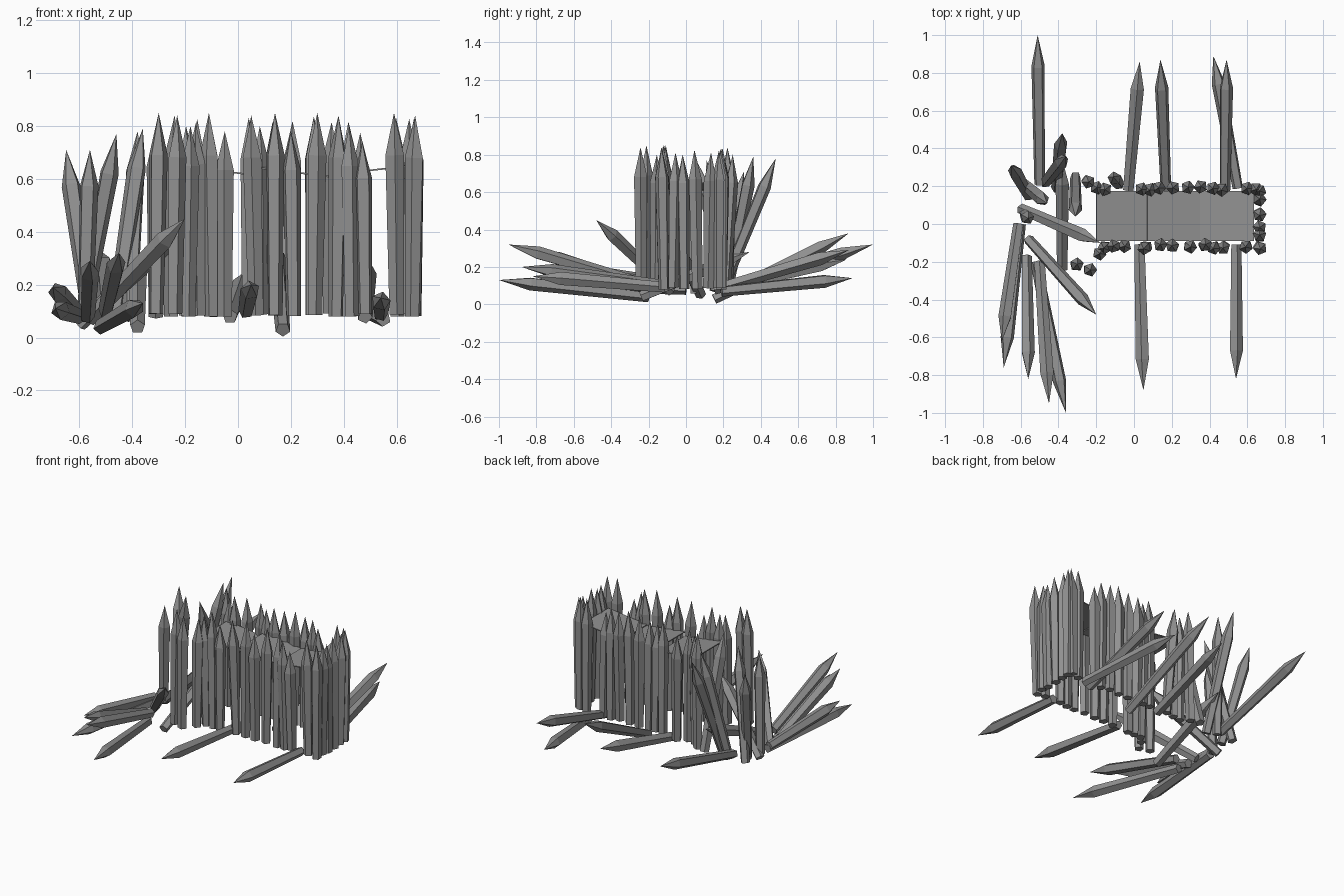
import bpy
import bmesh
import math
import random
from mathutils import Vector, Matrix

random.seed(7)
cube = bpy.data.objects.get("Cube")
if cube:
    bpy.data.objects.remove(cube, do_unlink=True)

SIDES = 5


def make_material(name, value):
    mat = bpy.data.materials.new(name)
    mat.use_nodes = True
    colour = (value, value, value, 1)
    mat.diffuse_color = colour
    mat.node_tree.nodes["Principled BSDF"].inputs["Base Color"].default_value = colour
    return mat


timber = make_material("weathered_grey_timber", 0.285)


def finish(name, bm):
    bmesh.ops.recalc_face_normals(bm, faces=bm.faces)
    mesh = bpy.data.meshes.new(name)
    bm.to_mesh(mesh)
    bm.free()
    mesh.materials.append(timber)
    obj = bpy.data.objects.new(name, mesh)
    bpy.context.collection.objects.link(obj)
    return obj


def stake(name, base, tip):
    """Faceted log that swells towards its sharpened point; ends in hundredths."""
    base, tip = Vector(base) / 100, Vector(tip) / 100
    axis = tip - base
    length = axis.length
    place = Matrix.Translation(base) @ axis.to_track_quat("Z", "Y").to_matrix().to_4x4()
    spin = random.uniform(0, math.tau)
    bm = bmesh.new()
    rings = []
    for height, radius in ((0, 0.029), (0.79, 0.037)):
        ring = []
        for i in range(SIDES):
            angle = spin + math.tau * i / SIDES
            point = Vector((radius * math.cos(angle), radius * math.sin(angle), height * length))
            ring.append(bm.verts.new(place @ point))
        rings.append(ring)
    point = bm.verts.new(tip)
    bm.faces.new(rings[0])
    for i in range(SIDES):
        j = (i + 1) % SIDES
        bm.faces.new((rings[0][i], rings[0][j], rings[1][j], rings[1][i]))
        bm.faces.new((rings[1][i], rings[1][j], point))
    return finish(name, bm)


def post(name, x, y, tip_x, top):
    """Upright wall stake with a slightly uneven foot and lean."""
    foot = 8.5 + random.uniform(-0.6, 0.6)
    stake(name, (x, y, foot), (tip_x, y + random.uniform(-1.5, 1.5), top))


# Upright walls: foot x, tip x and tip height
front_wall = (
    (-15, -16, 81), (-10, -11, 85), (-5, -5, 78), (7, 5, 84), (14, 14, 85), (21, 20, 78),
    (29, 30, 85), (37, 38, 84), (43, 42, 80), (48, 47, 74), (60, 59, 85), (66, 67, 84),
)
for x, tip_x, top in front_wall:
    post("front_wall_stake", x, -11.8, tip_x, top)
for x in (-20, -15, 4, 9, 14, 21, 28, 35, 42, 47, 60, 64):
    post("back_wall_stake", x, 19, x + random.uniform(-1, 1), random.uniform(77, 84))
for y in (-7, -1, 6, 12, 17):
    post("end_wall_stake", 66.5, y, 66.5, random.uniform(79, 85))
for x, y, top in ((-31, -22, 85), (-24, -24, 84), (-19, -16, 80), (-25, 23, 84)):
    post("corner_stake", x, y, x + 1, top)

# Slanted stakes: base and tip
forward = (
    ((-52, -20, 4), (-36, -100, 13)),
    ((-50, -20, 10), (-45, -95, 32)),
    ((-57, -17, 8), (-56, -82, 29)),
    ((-60, 0, 8), (-69, -76, 11)),
    ((-61, 0, 10), (-70, -62, 19)),
    ((-56, -8, 7), (-20, -48, 45)),
    ((-60, 8, 5), (-18, -10, 44)),
    ((3, -11, 10), (5, -88, 20)),
    ((54, -11, 9), (54, -82, 15)),
)
backward = (
    ((-50, 21, 10), (-51, 100, 32)),
    ((-3, 18, 8), (3, 86, 24)),
    ((17, 15, 3), (14, 87, 38)),
    ((55, 19, 7), (42, 89, 14)),
    ((48, 15, 8), (49, 87, 29)),
    ((-38, -24, 4), (-38, 34, 28)),
)
leaning = (
    ((-41, 19, 7), (-38, 48, 78)),
    ((-47, 22, 7), (-36, 36, 79)),
    ((-56, 15, 7), (-65, 31, 71)),
    ((-59, 22, 7), (-46, 11, 77)),
    ((-58, 5, 6), (-56, 3, 71)),
    ((-31, 25, 8), (-31, 4, 80)),
    ((-8, 21, 8), (-11, 25, 80)),
)
groups = {"forward_spike": forward, "backward_spike": backward, "leaning_stake": leaning}
for name, spikes in groups.items():
    for base, tip in spikes:
        stake(name, base, tip)

# Walkway of three tilted sheets between the walls
for left, right, z_left, z_right in (
    (-0.2, 0.07, 0.645, 0.61),
    (0.07, 0.35, 0.64, 0.605),
    (0.35, 0.635, 0.612, 0.645),
):
    bm = bmesh.new()
    corners = ((left, -0.09, z_left), (right, -0.09, z_right), (right, 0.175, z_right), (left, 0.175, z_left))
    bm.faces.new([bm.verts.new(c) for c in corners])
    sheet = finish("walkway_sheet", bm)
    thickness = sheet.modifiers.new("thickness", "SOLIDIFY")
    thickness.thickness = 0.006
